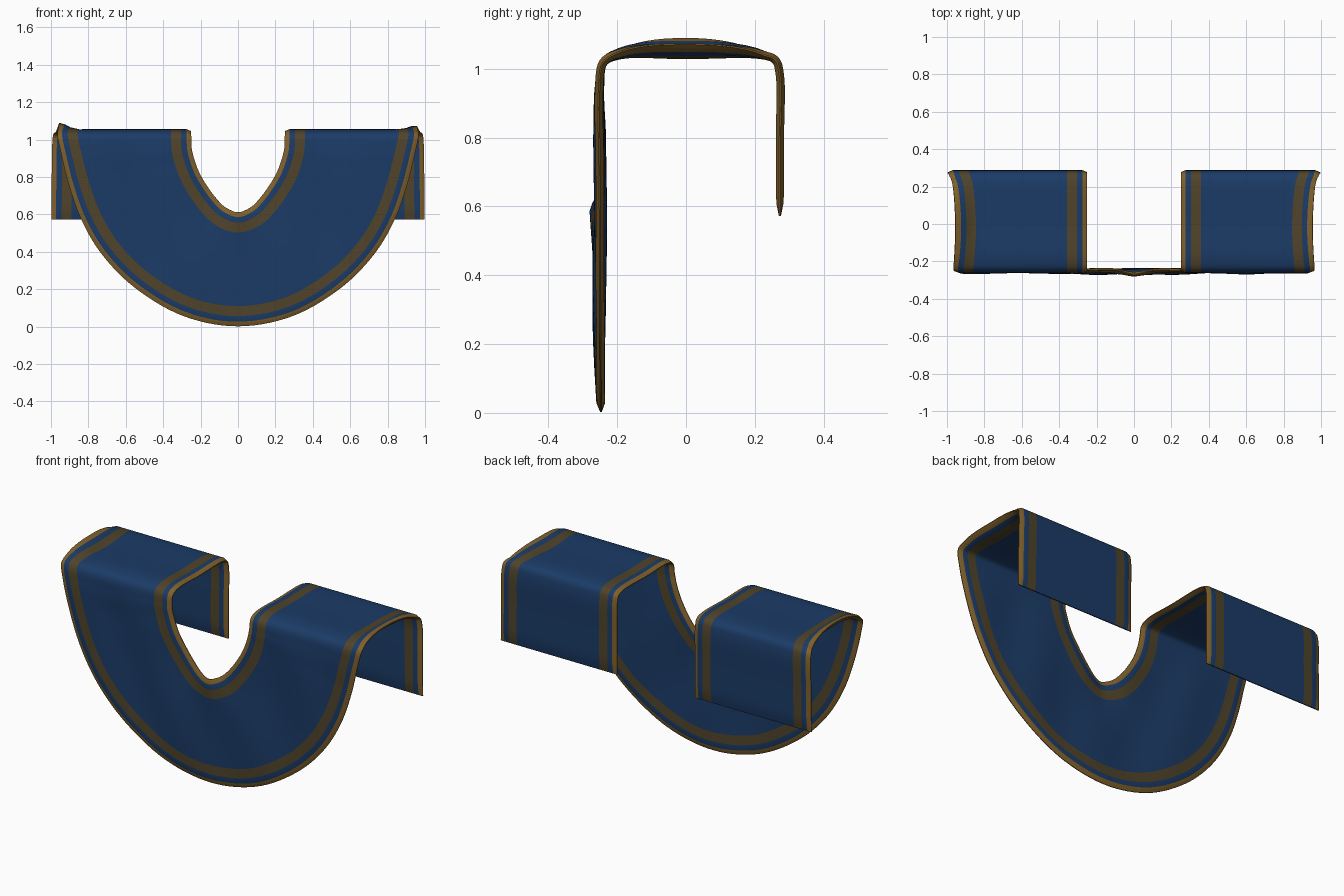
import bpy, bmesh, math
from mathutils import Vector

if "Cube" in bpy.data.objects:
    bpy.data.objects.remove(bpy.data.objects["Cube"])

def material(name, rgb):
    m = bpy.data.materials.new(name)
    m.diffuse_color = (*rgb, 1)
    m.use_nodes = True
    m.node_tree.nodes["Principled BSDF"].inputs["Base Color"].default_value = m.diffuse_color
    return m

BLUE = material("navy_cloth", (0.011, 0.044, 0.135))
BROWN = material("brown_stripe", (0.080, 0.057, 0.023))
GOLD = material("gold_edge", (0.215, 0.118, 0.024))

# Stations along the cloth, right half: inner edge xyz, outer edge xyz
HALF = [
    (.25, .273, .572, .998, .273, .572),
    (.25, .273, .80, .996, .273, .80),
    (.25, .273, .98, .993, .273, .98),
    (.25, .260, 1.025, .988, .260, 1.025),
    (.25, .220, 1.04, .972, .220, 1.04),
    (.25, .000, 1.04, .955, .000, 1.04),
    (.25, -.19, 1.04, .962, -.19, 1.04),
    (.25, -.238, 1.02, .966, -.24, 1.02),
    (.248, -.25, .96, .947, -.253, .93),
    (.235, -.25, .90, .905, -.252, .76),
    (.205, -.25, .82, .839, -.25, .575),
    (.150, -.247, .73, .728, -.25, .387),
    (.090, -.25, .657, .550, -.249, .207),
    (.042, -.262, .624, .290, -.248, .056),
    (.0, -.270, .612, .0, -.247, .002),
]
right = [Vector(s) for s in HALF]
left = [Vector((-s[0], s[1], s[2], -s[3], s[4], s[5])) for s in HALF[:-1]]
stations = right + left[::-1]

def spline(pts, steps):
    """Smooth curve through the points, spaced by centripetal distance."""
    t = [0.0]
    for a, b in zip(pts, pts[1:]):
        t.append(t[-1] + (b - a).length ** 0.5)
    n = len(pts)
    slope = []
    for i in range(n):
        a, b = max(i - 1, 0), min(i + 1, n - 1)
        if b - a == 1:
            slope.append((pts[b] - pts[a]) / (t[b] - t[a]))
            continue
        h0, h1 = t[i] - t[a], t[b] - t[i]
        d0, d1 = (pts[i] - pts[a]) / h0, (pts[b] - pts[i]) / h1
        slope.append((d0 * h1 + d1 * h0) / (h0 + h1))
    out = []
    for i in range(n - 1):
        h = t[i + 1] - t[i]
        for k in range(steps):
            s = k / steps
            out.append(pts[i] * (2*s**3 - 3*s*s + 1) + slope[i] * (h * (s**3 - 2*s*s + s))
                       + pts[i + 1] * (3*s*s - 2*s**3) + slope[i + 1] * (h * (s**3 - s*s)))
    out.append(pts[-1])
    return out

# Stripe borders measured in from either edge
EDGE = [0, .008, .025, .055, .108]
MID = 18
BAND = [GOLD, GOLD, BLUE, BROWN]
colours = BAND + [BLUE] * MID + BAND[::-1]
mats = [BLUE, BROWN, GOLD]

def place(st, d, width):
    """Point on the middle of the cloth, with the soft folds added."""
    inner, outer = Vector(st[:3]), Vector(st[3:])
    f = d / width
    p = inner.lerp(outer, f)
    if p.z > 1.0 and abs(p.y) < .23:          # raised outer rim on the shoulders
        rim = max(0, (f - .86) / .14) ** 1.5
        p.z += (.048 if p.x < 0 else .032) * rim * (1 - (p.y / .23) ** 2)
    if p.y < -.2:                             # hanging folds in the front
        fade = min(1, max(0, (1.0 - p.z) / .2)) * math.sin(math.pi * f)
        p.y += .007 * fade * math.sin(13 * p.x + 4 * p.z)
    return p

rows = []
for st in spline(stations, 7):
    width = (Vector(st[3:]) - Vector(st[:3])).length
    span = width - 2 * EDGE[-1]
    ds = EDGE + [EDGE[-1] + span * k / MID for k in range(1, MID)] + [width - e for e in EDGE[::-1]]
    rows.append([(place(st, d, width), min(d, width - d)) for d in ds])

# Padded cloth: two skins that close together at the rims
bm = bmesh.new()
R, C = len(rows), len(rows[0])
skins = ([], [])
for i in range(R):
    top, low = [], []
    for j in range(C):
        p, d = rows[i][j]
        du = rows[min(i + 1, R - 1)][j][0] - rows[max(i - 1, 0)][j][0]
        dv = rows[i][min(j + 1, C - 1)][0] - rows[i][max(j - 1, 0)][0]
        n = dv.cross(du).normalized()
        end = min((p - rows[0][j][0]).length, (p - rows[-1][j][0]).length)
        h = .002 + .010 * min(1, d / .025, end / .05 + .1)
        top.append(bm.verts.new(p + n * h))
        low.append(bm.verts.new(p - n * h))
    skins[0].append(top)
    skins[1].append(low)

def face(vs, mat):
    f = bm.faces.new(vs)
    f.material_index = mats.index(mat)

for s in skins:
    for i in range(R - 1):
        for j in range(C - 1):
            face((s[i][j], s[i][j + 1], s[i + 1][j + 1], s[i + 1][j]), colours[j])
a, b = skins
for i in range(R - 1):
    for j in (0, C - 1):
        face((a[i][j], a[i + 1][j], b[i + 1][j], b[i][j]), GOLD)
for j in range(C - 1):
    for i in (0, R - 1):
        face((a[i][j], a[i][j + 1], b[i][j + 1], b[i][j]), colours[j])
bmesh.ops.recalc_face_normals(bm, faces=bm.faces)

mesh = bpy.data.meshes.new("draped_collar_cloth")
bm.to_mesh(mesh)
bm.free()
for m in mats:
    mesh.materials.append(m)
cloth = bpy.data.objects.new("draped_collar_cloth", mesh)
bpy.context.collection.objects.link(cloth)
bpy.context.view_layer.objects.active = cloth
cloth.select_set(True)
bpy.ops.object.shade_smooth_by_angle(angle=math.radians(40))
